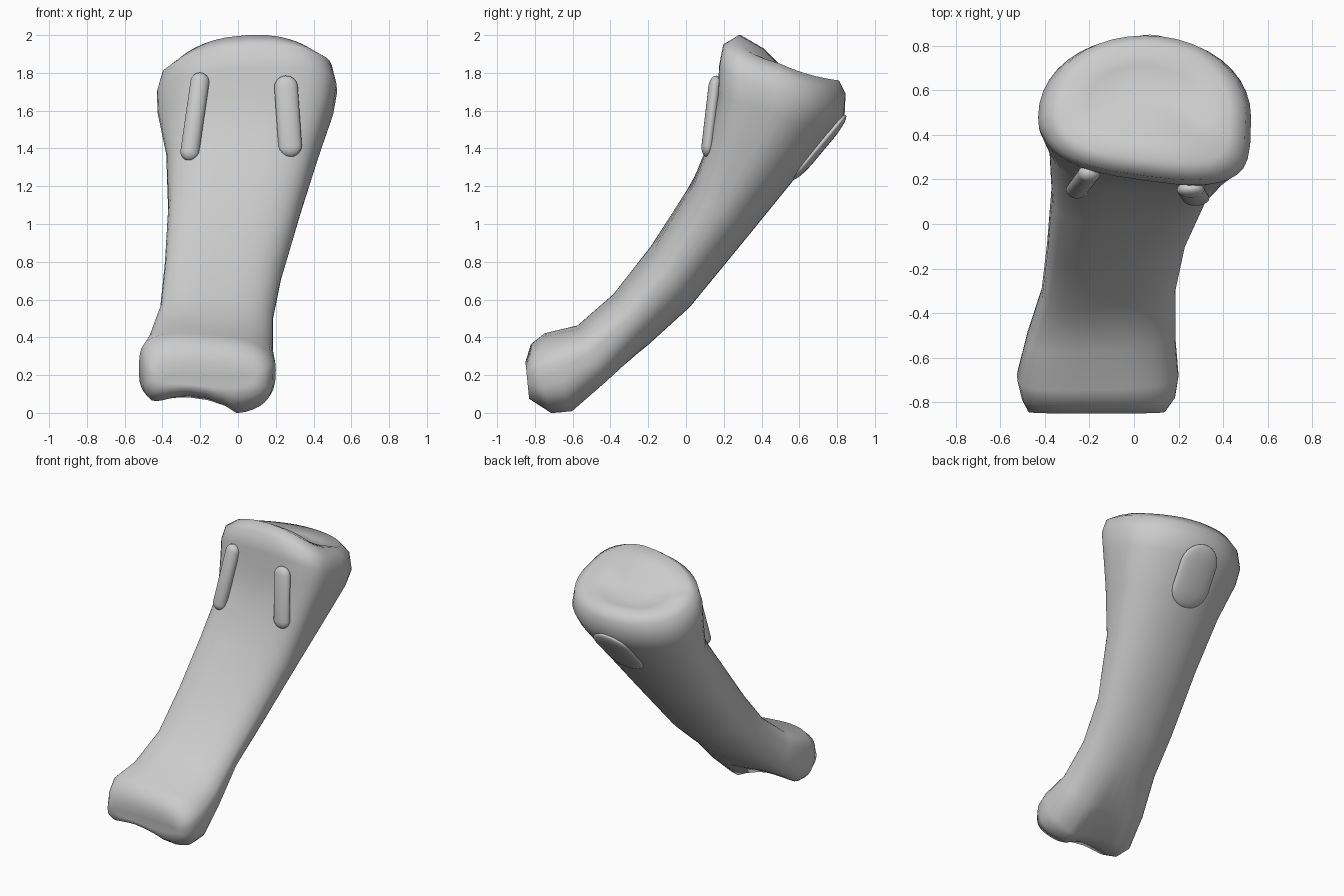
import bpy, bmesh
from math import cos, sin, pi, copysign
from mathutils import Vector, Matrix

if "Cube" in bpy.data.objects:
    bpy.data.objects.remove(bpy.data.objects["Cube"])

N = 40

def power(a, n):
    return copysign(abs(a) ** (2 / n), a)

# Each section: front (y,z), back (y,z), x left, x right, roll of the front
# (right side forward), sag of the sides, notch underneath, corner drop
SECTIONS = [
    ((-.84, .20), (-.835, .13), -.40, .08, 0, 0, .01, 0),
    ((-.85, .27), (-.83, .07), -.475, .14, 0, 0, .05, 0),
    ((-.82, .36), (-.71, -.01), -.505, .185, -.02, 0, .10, 0),
    ((-.745, .415), (-.60, .00), -.525, .20, -.03, 0, .08, 0),
    ((-.57, .455), (-.42, .16), -.48, .185, -.03, 0, .02, 0),
    ((-.38, .62), (-.20, .36), -.415, .185, -.03, 0, 0, 0),
    ((-.18, .87), (.02, .56), -.39, .23, -.04, 0, 0, 0),
    ((.01, 1.18), (.34, .95), -.37, .335, -.02, 0, 0, 0),
    ((.14, 1.45), (.60, 1.27), -.38, .43, .05, 0, 0, 0),
    ((.19, 1.68), (.78, 1.49), -.425, .505, .065, .01, 0, 0),
    ((.195, 1.83), (.84, 1.58), -.43, .525, .07, .02, 0, .02),
    ((.215, 1.95), (.845, 1.69), -.40, .50, .065, .03, 0, .05),
    ((.29, 2.0), (.81, 1.76), -.34, .43, .05, .05, 0, .06),
    ((.41, 1.93), (.71, 1.755), -.22, .30, .02, .04, 0, .03),
    ((.51, 1.83), (.62, 1.775), -.08, .14, 0, .01, 0, 0),
]

def section(bm, front, back, xl, xr, roll, sag, notch, drop):
    f, b = Vector((0, *front)), Vector((0, *back))
    mid = f * .55 + b * .45
    fwd = (f - b).normalized()
    axis = Vector((0, -fwd.z, fwd.y))
    if axis.z > 0:
        axis.negate()
    head = front[1] < .5
    ring = []
    for i in range(N):
        a = 2 * pi * i / N
        n = 3 if sin(a) > 0 else (2.9 if head else 2.1)
        u, v = power(cos(a), n), power(sin(a), n)
        p = mid + ((f - mid) * v if v > 0 else (b - mid) * -v)
        p = p + axis * (sag * (1 - v * v))
        if v > 0:
            p = p + fwd * (roll * u * min(1, 2 * v))
            p.z -= drop * u * u * v
        else:
            p = p + fwd * (notch * -v * max(0, 1 - ((u + .2) / .65) ** 2))
            if head and u < 0:
                p = p + fwd * (.025 * u * v)
        p.x = (xl + xr) / 2 + u * (xr - xl) / 2
        ring.append(bm.verts.new(p))
    return ring

def finish(bm, name):
    bmesh.ops.recalc_face_normals(bm, faces=bm.faces)
    me = bpy.data.meshes.new(name)
    bm.to_mesh(me)
    bm.free()
    me.polygons.foreach_set("use_smooth", [True] * len(me.polygons))
    ob = bpy.data.objects.new(name, me)
    bpy.context.collection.objects.link(ob)
    return ob

# Bone body: sections lofted from the lower head to the hollow upper joint
bm = bmesh.new()
rings = [section(bm, *s) for s in SECTIONS]
for r, s in zip(rings, rings[1:]):
    for i in range(N):
        j = (i + 1) % N
        bm.faces.new((r[i], r[j], s[j], s[i]))
bm.faces.new(rings[0])
bm.faces.new(rings[-1])
finish(bm, "bone_body")

# Raised attachment patches: flattened capsules between two end points
def patch(name, top, bottom, width, thick, normal):
    top, bottom = Vector(top), Vector(bottom)
    z = (top - bottom).normalized()
    x = Vector(normal).cross(z).normalized()
    y = z.cross(x)
    straight = max(0, (top - bottom).length - width) / 2
    bm = bmesh.new()
    bmesh.ops.create_uvsphere(bm, u_segments=24, v_segments=13, radius=width / 2)
    for v in bm.verts:
        v.co.z += copysign(straight, v.co.z)
        v.co.y *= thick / width
    rot = Matrix((x, y, z)).transposed().to_4x4()
    bm.transform(Matrix.Translation((top + bottom) / 2) @ rot)
    finish(bm, name)

patch("front_left_patch", (-.195, .235, 1.80), (-.262, .145, 1.335), .10, .08, (0, -1, 0))
patch("front_right_patch", (.25, .16, 1.785), (.28, .11, 1.355), .125, .07, (0, -1, 0))
patch("back_patch", (.09, .845, 1.575), (.03, .56, 1.235), .29, .06, (0, 1, -1))
